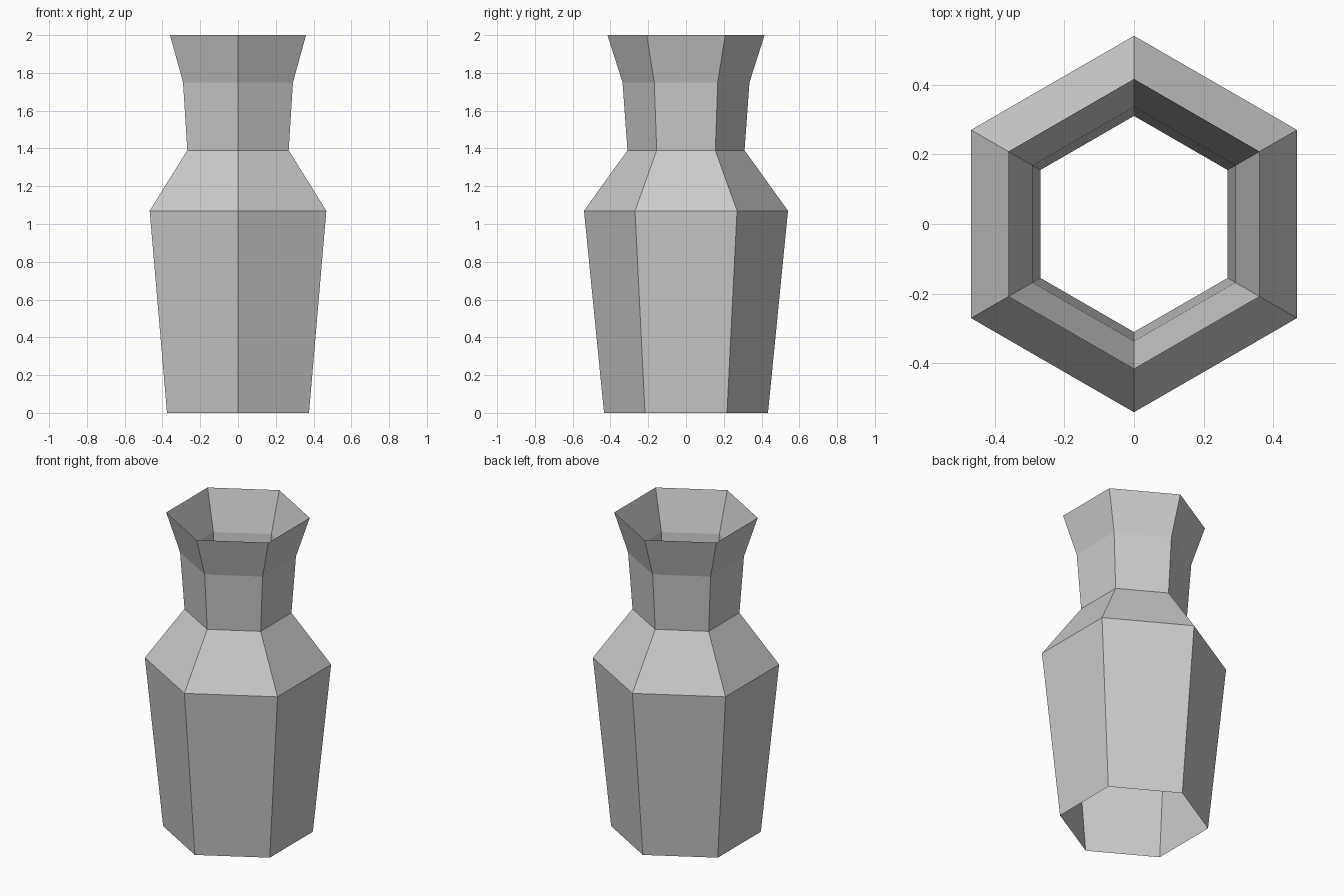
import bpy
import bmesh
from math import cos, sin, pi

cube = bpy.data.objects.get("Cube")
if cube:
    bpy.data.objects.remove(cube, do_unlink=True)

SIDES = 6
# Vase outline from foot to lip: (corner radius, height)
PROFILE = [(0.434, 0), (0.54, 1.07), (0.31, 1.39), (0.336, 1.75), (0.416, 2)]


def make_material(name, colour):
    mat = bpy.data.materials.new(name)
    mat.use_nodes = True
    mat.diffuse_color = colour
    mat.node_tree.nodes["Principled BSDF"].inputs["Base Color"].default_value = colour
    return mat


def ring(bm, radius, z):
    # Corners point to the front and back
    angles = [pi / 2 + 2 * pi * i / SIDES for i in range(SIDES)]
    return [bm.verts.new((radius * cos(a), radius * sin(a), z)) for a in angles]


# Thin hexagonal shell, open at the foot and the lip
bm = bmesh.new()
rings = [ring(bm, r, z) for r, z in PROFILE]
for low, high in zip(rings, rings[1:]):
    for i in range(SIDES):
        j = (i + 1) % SIDES
        bm.faces.new((low[i], low[j], high[j], high[i]))

mesh = bpy.data.meshes.new("vase")
bm.to_mesh(mesh)
bm.free()
mesh.materials.append(make_material("light grey", (0.6, 0.6, 0.6, 1)))
vase = bpy.data.objects.new("vase", mesh)
bpy.context.collection.objects.link(vase)
